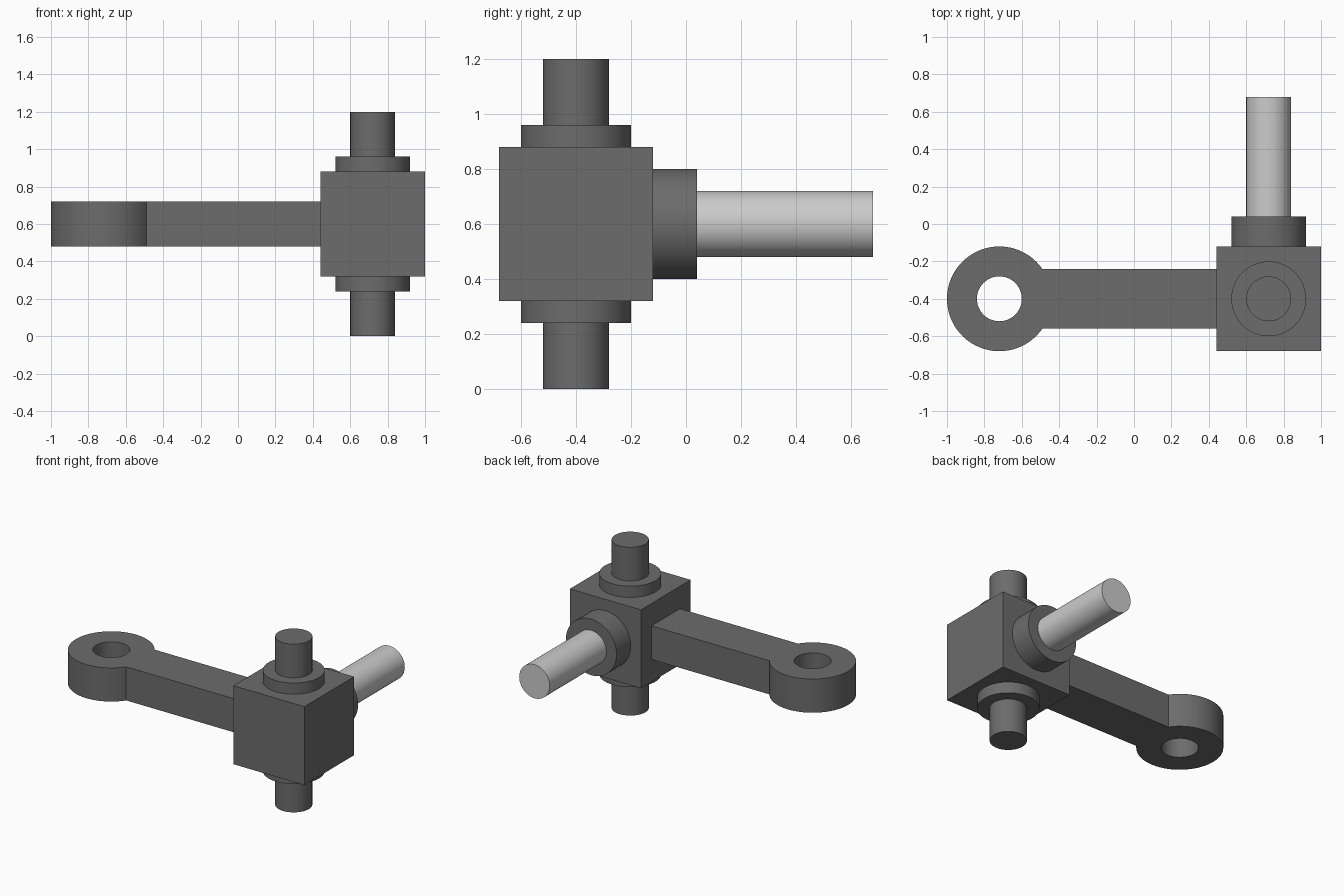
import bpy
import bmesh
from math import cos, sin, pi, asin, radians

if "Cube" in bpy.data.objects:
    bpy.data.objects.remove(bpy.data.objects["Cube"])

HUB = (0.72, -0.4, 0.6)   # centre of the block

dark = bpy.data.materials.new("dark_steel")
dark.diffuse_color = (0.15, 0.15, 0.15, 1)
dark.use_nodes = True
dark.node_tree.nodes["Principled BSDF"].inputs["Base Color"].default_value = dark.diffuse_color


def finish(obj, name, mat=dark):
    obj.name = obj.data.name = name
    if mat:
        obj.data.materials.append(mat)
    bpy.ops.object.shade_smooth_by_angle(angle=radians(30))
    return obj


def rod(name, radius, start, end, axis, mat=dark):
    """Cylinder through the hub, spanning start..end along axis (1 = y, 2 = z)."""
    loc = list(HUB)
    loc[axis] = (start + end) / 2
    bpy.ops.mesh.primitive_cylinder_add(
        vertices=64, radius=radius, depth=end - start, location=loc,
        rotation=(pi / 2 if axis == 1 else 0, 0, 0))
    return finish(bpy.context.object, name, mat)


# hub block
bpy.ops.mesh.primitive_cube_add(size=0.56, location=HUB)
finish(bpy.context.object, "hub_block")

# vertical pins with collars, above and below the block
for name, s in (("upper", 1), ("lower", -1)):
    for part, r, a, b in (("collar", 0.20, 0.26, 0.36), ("pin", 0.12, 0.34, 0.60)):
        z0, z1 = sorted((HUB[2] + s * a, HUB[2] + s * b))
        rod(f"{name}_{part}", r, z0, z1, 2)

# wheel spindle and its collar
rod("spindle_collar", 0.20, -0.14, 0.04, 1)
rod("spindle", 0.12, 0.02, 0.68, 1, mat=None)

# steering arm: round eye and straight bar as one extruded profile with a hole
R, HOLE, HALF_W, BAR_END = 0.28, 0.12, 0.16, 1.18
a0 = asin(HALF_W / R)
outline = [(R * cos(t), R * sin(t)) for t in
           (a0 + (2 * pi - 2 * a0) * i / 56 for i in range(57))]
outline += [(BAR_END, -HALF_W), (BAR_END, HALF_W)]
hole = [(HOLE * cos(2 * pi * i / 48), HOLE * sin(2 * pi * i / 48)) for i in range(48)]

curve = bpy.data.curves.new("arm_profile", 'CURVE')
curve.dimensions = '2D'
curve.fill_mode = 'BOTH'
curve.extrude = 0.12
for pts in (outline, hole):
    sp = curve.splines.new('POLY')
    sp.points.add(len(pts) - 1)
    for p, (x, y) in zip(sp.points, pts):
        p.co = (x, y, 0, 1)
    sp.use_cyclic_u = True
arm = bpy.data.objects.new("steering_arm", curve)
arm.location = (-0.72, -0.4, 0.6)
bpy.context.collection.objects.link(arm)
bpy.ops.object.select_all(action='DESELECT')
arm.select_set(True)
bpy.context.view_layer.objects.active = arm
bpy.ops.object.convert(target='MESH')
arm = bpy.context.object

# weld the caps to the walls
bm = bmesh.new()
bm.from_mesh(arm.data)
bmesh.ops.remove_doubles(bm, verts=bm.verts, dist=0.0005)
bmesh.ops.recalc_face_normals(bm, faces=bm.faces)
bm.to_mesh(arm.data)
bm.free()
finish(arm, "steering_arm")
